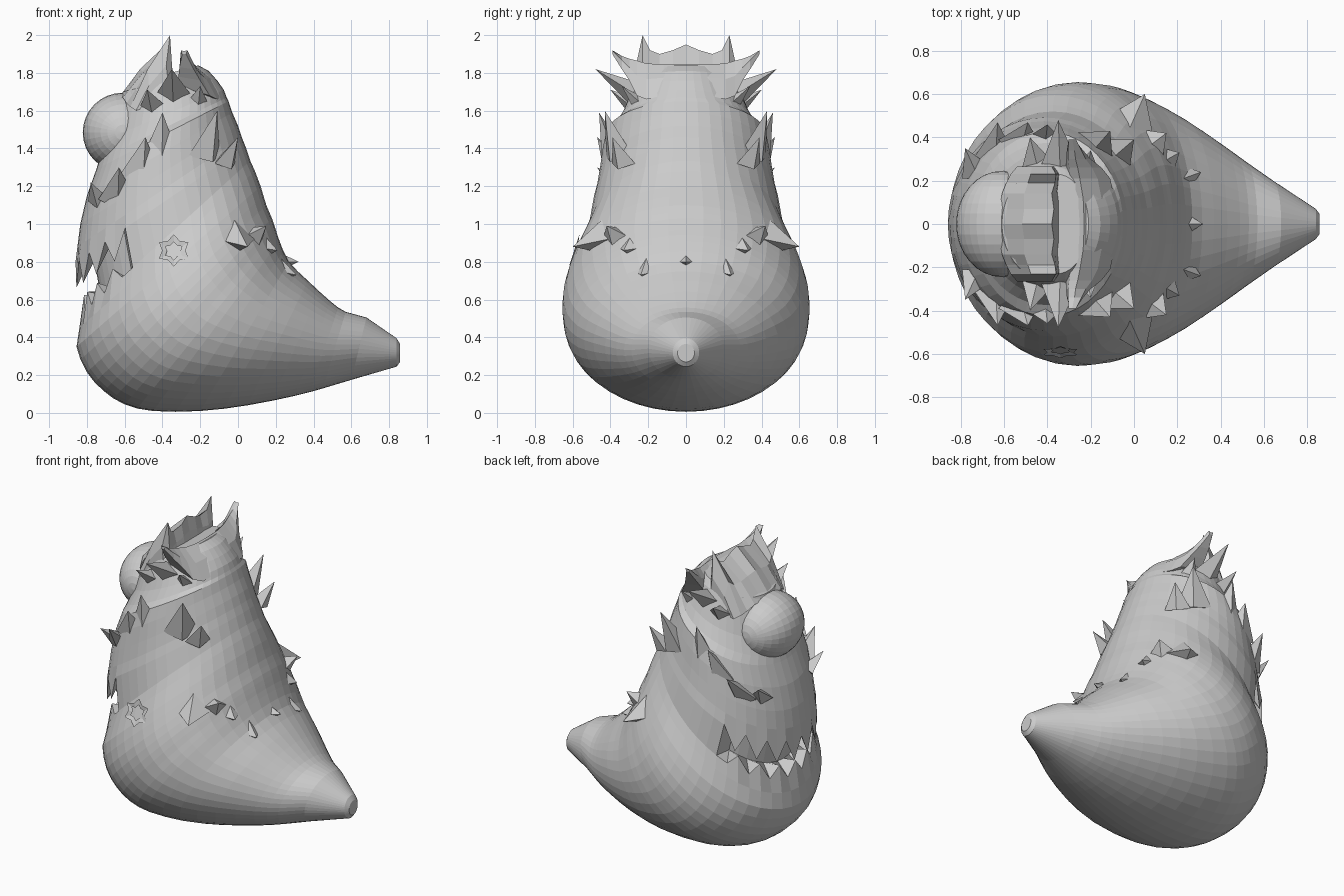
import bpy, bmesh, math
from mathutils import Vector, Matrix

if "Cube" in bpy.data.objects:
    bpy.data.objects.remove(bpy.data.objects["Cube"])

grey = bpy.data.materials.new("stone_grey")
grey.diffuse_color = (0.6, 0.6, 0.6, 1)
grey.use_nodes = True
grey.node_tree.nodes["Principled BSDF"].inputs["Base Color"].default_value = grey.diffuse_color


def finish(name, bm):
    bmesh.ops.recalc_face_normals(bm, faces=bm.faces)
    me = bpy.data.meshes.new(name)
    bm.to_mesh(me)
    bm.free()
    ob = bpy.data.objects.new(name, me)
    me.materials.append(grey)
    bpy.context.collection.objects.link(ob)
    return ob


# Body: tilted ellipses from tail tip to head (belly x, z, back x, z, half width)
N = 44
RINGS = [
    (.858, .27, .858, .365, .045), (.84, .245, .84, .395, .07), (.6, .175, .68, .505, .2),
    (.45, .13, .57, .535, .29), (.3, .09, .49, .59, .37), (.05, .04, .37, .70, .49),
    (-.2, .01, .27, .80, .58), (-.45, .01, .22, .91, .635), (-.6, .045, .20, .97, .65),
    (-.71, .115, .18, 1.03, .655), (-.80, .215, .15, 1.1, .64), (-.855, .35, .12, 1.2, .595),
    (-.84, .45, .09, 1.28, .55)]
LOWER_LIP = (-.815, .535, .065, 1.335, .52)
UPPER_LIP = (-.86, .80, .04, 1.41, .492)
HEAD = [
    (-.85, .88, .02, 1.46, .475), (-.835, 1.0, 0, 1.52, .46), (-.80, 1.15, -.03, 1.59, .445),
    (-.75, 1.29, -.05, 1.65, .425), (-.735, 1.34, -.06, 1.67, .375), (-.69, 1.45, -.075, 1.71, .335),
    (-.65, 1.6, -.11, 1.76, .295), (-.61, 1.7, -.155, 1.81, .265), (-.5, 1.76, -.21, 1.84, .23)]


def smooth_rings(rings):
    """Insert one spline midpoint between neighbouring sections."""
    out = list(rings[:2])
    for i in range(1, len(rings) - 2):
        a, b, c, d = rings[i - 1:i + 3]
        if i > 2:
            out.append([(-p + 9 * q + 9 * r - s) / 16 for p, q, r, s in zip(a, b, c, d)])
        out.append(c)
    return out + [rings[-1]]


def ring_points(ring, inset=1.0, zig=0.0, phase=0):
    ax, az, bx, bz, w = ring
    a, b = Vector((ax, 0, az)), Vector((bx, 0, bz))
    c = (a + b) / 2
    pts = []
    for i in range(N):
        t = 2 * math.pi * i / N
        k = min(i, N - i)
        in_mouth = k <= 7
        off = (a - c) * math.cos(t) + Vector((0, w * math.sin(t), 0))
        p = c + off * (inset if in_mouth else 1)
        if in_mouth and k % 2 == phase:
            p.z += zig
        pts.append(p)
    return pts


layers = [ring_points(r) for r in smooth_rings(RINGS)]
layers += [ring_points(LOWER_LIP, zig=.09, phase=0),      # lower teeth
           ring_points(LOWER_LIP, inset=.80),             # mouth cavity
           ring_points(UPPER_LIP, inset=.80),
           ring_points(UPPER_LIP, zig=-.14, phase=1)]     # upper teeth
layers += [ring_points(r) for r in HEAD]
bm = bmesh.new()
loops = [[bm.verts.new(p) for p in pts] for pts in layers]
for lo, hi in zip(loops, loops[1:]):
    for i in range(N):
        j = (i + 1) % N
        bm.faces.new((lo[i], lo[j], hi[j], hi[i]))
bm.faces.new(loops[0])
bm.faces.new(loops[-1])
finish("body", bm)

# Single large eye
bm = bmesh.new()
bmesh.ops.create_uvsphere(bm, u_segments=32, v_segments=16, radius=1, matrix=Matrix.Translation(
    (-.61, 0, 1.485)) @ Matrix.Rotation(math.pi / 2, 4, 'X') @ Matrix.Diagonal((.212, .21, .245, 1)))
finish("eye", bm)


# Head crests: triangular sections across y (y, top x, top z, front x, front z, back x, back z)
def crest(name, half, bulge=0.0):
    rows = [(-s[0],) + s[1:] for s in reversed(half[1:])] + half
    bm = bmesh.new()
    secs = []
    for y, tx, tz, fx, fz, bx, bz in rows:
        front = ((fx + tx) / 2 - .012, y, (fz + tz) / 2 + .012)
        back = ((bx + tx) / 2 + bulge, y, (bz + tz) / 2 + bulge)
        secs.append([bm.verts.new(p) for p in ((fx, y, fz), front, (tx, y, tz), back, (bx, y, bz))])
    for s, t in zip(secs, secs[1:]):
        for i in range(5):
            j = (i + 1) % 5
            bm.faces.new((s[i], s[j], t[j], t[i]))
    bm.faces.new(secs[0])
    bm.faces.new(secs[-1])
    finish(name, bm)


crest("brow_crest", [
    (0, -.38, 1.95, -.63, 1.67, -.34, 1.76), (.07, -.37, 1.92, -.62, 1.67, -.34, 1.76),
    (.14, -.38, 1.90, -.61, 1.67, -.34, 1.75), (.19, -.365, 1.92, -.59, 1.64, -.34, 1.72),
    (.23, -.36, 2.0, -.57, 1.62, -.34, 1.70), (.265, -.38, 1.84, -.54, 1.60, -.36, 1.66)])
crest("rear_crest", [
    (0, -.23, 1.845, -.31, 1.74, -.085, 1.68), (.12, -.235, 1.845, -.31, 1.74, -.09, 1.68),
    (.21, -.25, 1.85, -.31, 1.72, -.11, 1.66), (.26, -.26, 1.865, -.315, 1.73, -.15, 1.68),
    (.30, -.27, 1.875, -.315, 1.78, -.20, 1.76), (.34, -.275, 1.89, -.31, 1.83, -.235, 1.82),
    (.39, -.285, 1.915, -.295, 1.90, -.275, 1.90)], bulge=.012)


# Spikes: four-sided pyramids, mirrored across y (base, tip, radius)
def spikes(name, items, flat=.7):
    bm = bmesh.new()
    for base, tip, r in items:
        for s in ((1, -1) if base[1] else (1,)):
            b, t = Vector(base), Vector(tip)
            b.y *= s
            t.y *= s
            d = t - b
            rot = d.to_track_quat('Z', 'Y').to_matrix().to_4x4()
            bmesh.ops.create_cone(bm, cap_ends=True, segments=4, radius1=1, radius2=0, depth=1,
                                  matrix=Matrix.Translation((b + t) / 2) @ rot
                                  @ Matrix.Diagonal((r, r * flat, d.length, 1)))
    finish(name, bm)


spikes("head_spikes", [
    ((-.34, .22, 1.66), (-.35, .48, 1.82), .11),
    ((-.22, .23, 1.62), (-.20, .34, 1.73), .07),
    ((-.44, .24, 1.60), (-.48, .40, 1.71), .09)])
spikes("collar_spikes", [
    ((-.41, .37, 1.32), (-.40, .46, 1.59), .11),
    ((-.18, .35, 1.36), (-.11, .43, 1.60), .11),
    ((-.52, .36, 1.26), (-.49, .47, 1.46), .11),
    ((-.64, .30, 1.13), (-.63, .47, 1.30), .10),
    ((-.73, .24, 1.12), (-.78, .35, 1.22), .07),
    ((-.07, .33, 1.32), (0, .39, 1.46), .08)])
spikes("flank_spikes", [
    ((-.03, .42, .93), (.05, .60, .88), .14),
    ((.07, .36, .92), (.15, .42, .99), .10),
    ((.12, .28, .88), (.21, .33, .86), .10)])
spikes("back_spikes", [
    ((.19, 0, .80), (.32, 0, .80), .08),
    ((.20, .20, .76), (.31, .24, .73), .09)], flat=.8)

# Star-shaped flank mark with an open centre, on the front side only
bm = bmesh.new()
frame = Matrix.Translation((-.34, -.592, .86)) @ Matrix.Rotation(math.radians(72), 4, 'X')
outer, inner = [], []
for i in range(12):
    a = math.pi * i / 6
    ro, ri = (.09, .05) if i % 2 else (.062, .035)
    outer.append(bm.verts.new(frame @ Vector((ro * math.cos(a), ro * math.sin(a), 0))))
    inner.append(bm.verts.new(frame @ Vector((ri * math.cos(a), ri * math.sin(a), -.008))))
for i in range(12):
    j = (i + 1) % 12
    bm.faces.new((outer[i], outer[j], inner[j], inner[i]))
finish("star_mark", bm)
